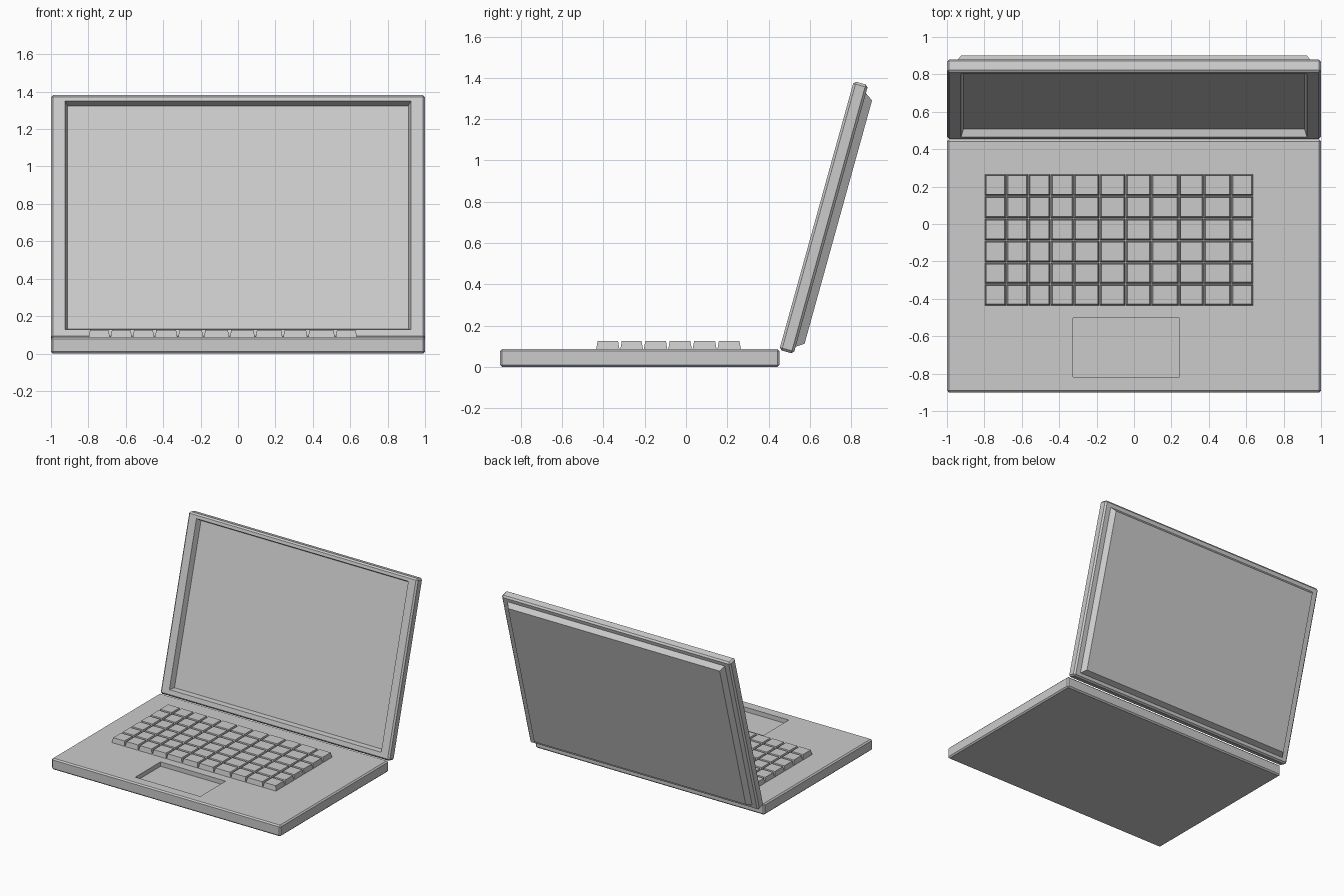
import bpy, bmesh, math
from mathutils import Matrix, Vector

if "Cube" in bpy.data.objects:
    bpy.data.objects.remove(bpy.data.objects["Cube"])


def finish(bm, name):
    bmesh.ops.recalc_face_normals(bm, faces=bm.faces)
    mesh = bpy.data.meshes.new(name)
    bm.to_mesh(mesh)
    bm.free()
    obj = bpy.data.objects.new(name, mesh)
    bpy.context.collection.objects.link(obj)
    return obj


def add_box(bm, lo, hi):
    lo, hi = Vector(lo), Vector(hi)
    m = Matrix.Translation((lo + hi) / 2) @ Matrix.Diagonal((*(hi - lo), 1))
    return bmesh.ops.create_cube(bm, size=1, matrix=m)["verts"]


def set_rect(face, x0, x1, y0, y1, z):
    c = face.calc_center_median()
    for v in face.verts:
        v.co = (x1 if v.co.x > c.x else x0, y1 if v.co.y > c.y else y0, z)


def tray(name, lo, hi, bevel, rect, depth, slope):
    """Bevelled slab with a rectangular recess in its top face."""
    bm = bmesh.new()
    add_box(bm, lo, hi)
    bmesh.ops.bevel(bm, geom=bm.edges[:], offset=bevel, segments=1, affect='EDGES')
    bm.normal_update()
    top = max(bm.faces, key=lambda f: f.calc_center_median().z)
    x0, x1, y0, y1 = rect
    bmesh.ops.inset_region(bm, faces=[top], thickness=0.01)
    set_rect(top, x0, x1, y0, y1, hi[2])
    bmesh.ops.inset_region(bm, faces=[top], thickness=0.005)
    set_rect(top, x0 + slope, x1 - slope, y0 + slope, y1 - slope, hi[2] - depth)
    return finish(bm, name)


def tapered_box(bm, lo, hi, taper, side):
    """Box whose top (side=1) or bottom (side=-1) is narrowed by taper."""
    verts = add_box(bm, lo, hi)
    cx, cy, cz = [(a + b) / 2 for a, b in zip(lo, hi)]
    for v in verts:
        if (v.co.z - cz) * side > 0:
            v.co.x -= math.copysign(taper, v.co.x - cx)
            v.co.y -= math.copysign(taper, v.co.y - cy)


# Base with touchpad recess
tray("base", (-1, -0.9, 0), (1, 0.452, 0.088), 0.01,
     (-0.325, 0.243, -0.818, -0.502), 0.035, 0.0)

# Keyboard: grid of tapered keys
cols = [-0.80, -0.683, -0.565, -0.446, -0.322, -0.184,
        -0.045, 0.092, 0.24, 0.373, 0.52, 0.638]
rows = [-0.437, -0.32, -0.206, -0.088, 0.03, 0.15, 0.268]
bm = bmesh.new()
for x0, x1 in zip(cols, cols[1:]):
    for y0, y1 in zip(rows, rows[1:]):
        tapered_box(bm, (x0 + 0.002, y0 + 0.002, 0.086),
                    (x1 - 0.002, y1 - 0.002, 0.126), 0.007, 1)
finish(bm, "keyboard_keys")

# Lid with screen recess, modelled flat and then opened at the hinge
lid = tray("screen_lid", (-1, -0.005, -0.072), (1, 1.345, 0), 0.012,
           (-0.925, 0.925, 0.042, 1.309), 0.042, 0.014)

# Raised panel on the back of the lid
bm = bmesh.new()
tapered_box(bm, (-0.95, 0.03, -0.11), (0.95, 1.305, -0.071), 0.026, -1)
panel = finish(bm, "lid_back_panel")

hinge = Matrix.Translation((0, 0.453, 0.088)) @ Matrix.Rotation(math.radians(74.5), 4, 'X')
for part in (lid, panel):
    part.matrix_world = hinge
